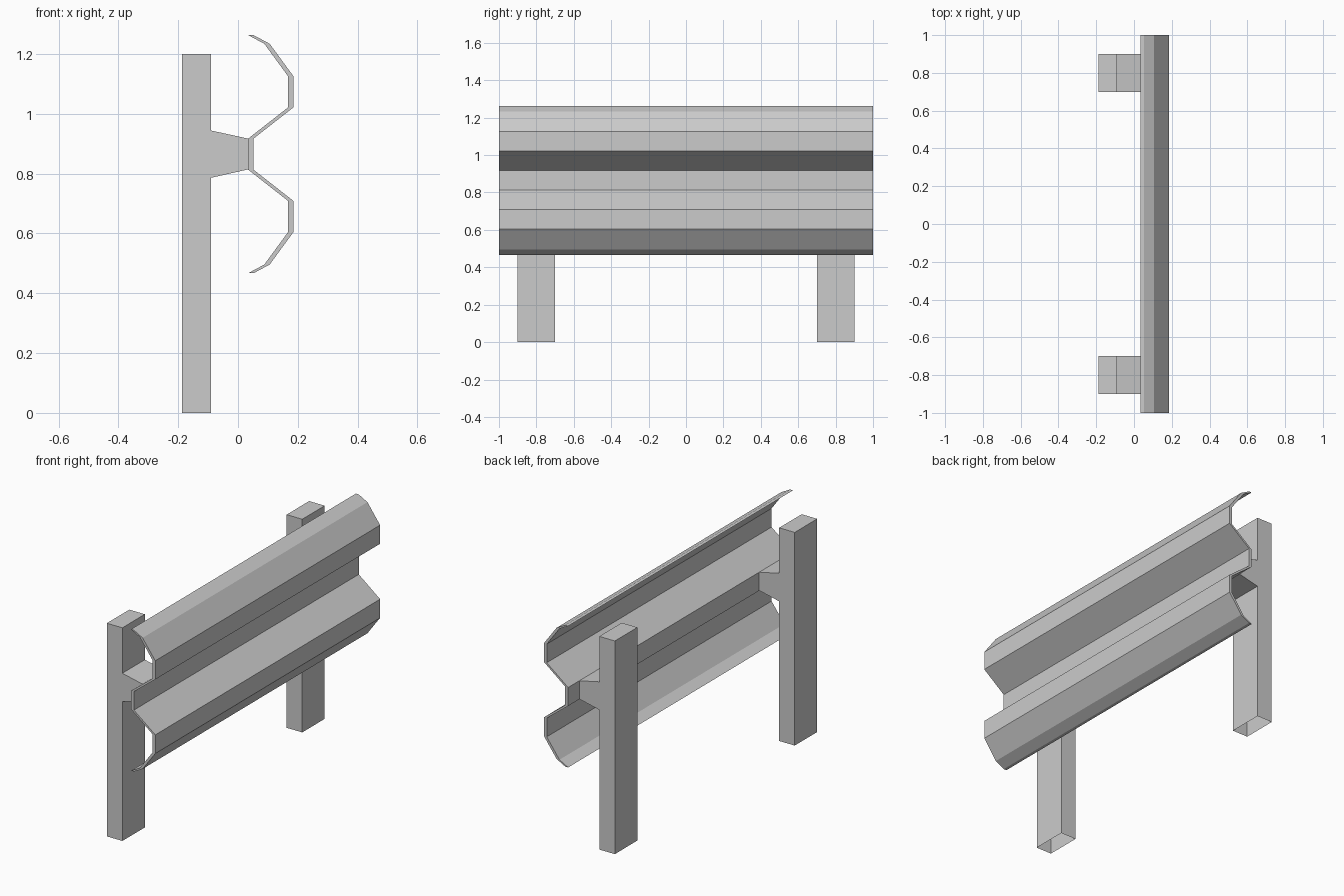
import bpy, bmesh

if "Cube" in bpy.data.objects:
    bpy.data.objects.remove(bpy.data.objects["Cube"])


def extrude_profile(name, profile, y0, y1, open_bottom=False):
    """Sweep a closed (x, z) outline along y into a solid."""
    bm = bmesh.new()
    near = [bm.verts.new((x, y0, z)) for x, z in profile]
    far = [bm.verts.new((x, y1, z)) for x, z in profile]
    bm.faces.new(near)
    bm.faces.new(far[::-1])
    n = len(profile)
    for i in range(n):
        j = (i + 1) % n
        bm.faces.new((near[i], far[i], far[j], near[j]))
    bmesh.ops.recalc_face_normals(bm, faces=bm.faces)
    if open_bottom:
        ground = [f for f in bm.faces if all(v.co.z < 0.001 for v in f.verts)]
        bmesh.ops.delete(bm, geom=ground, context='FACES')
    mesh = bpy.data.meshes.new(name)
    bm.to_mesh(mesh)
    bm.free()
    obj = bpy.data.objects.new(name, mesh)
    bpy.context.collection.objects.link(obj)
    return obj


# Corrugated rail: upper half of the wave, mirrored about its mid height
MID = 0.865
THICK = 0.018
upper = [(0.052, 0.398), (0.106, 0.369), (0.185, 0.261),
         (0.185, 0.156), (0.052, 0.052)]
front = [(x, MID + h) for x, h in upper] + [(x, MID - h) for x, h in reversed(upper)]
back = [(x - THICK, z) for x, z in reversed(front)]
extrude_profile("rail", front + back, -1.0, 1.0)

# Posts, each with a tapered spacer block reaching to the rail
post = [(-0.187, 0.0), (-0.09, 0.0), (-0.09, 0.786), (0.034, 0.814),
        (0.034, 0.917), (-0.09, 0.944), (-0.09, 1.2), (-0.187, 1.2)]
for label, y in (("front_post", -0.8), ("back_post", 0.8)):
    extrude_profile(label, post, y - 0.1, y + 0.1, open_bottom=True)
